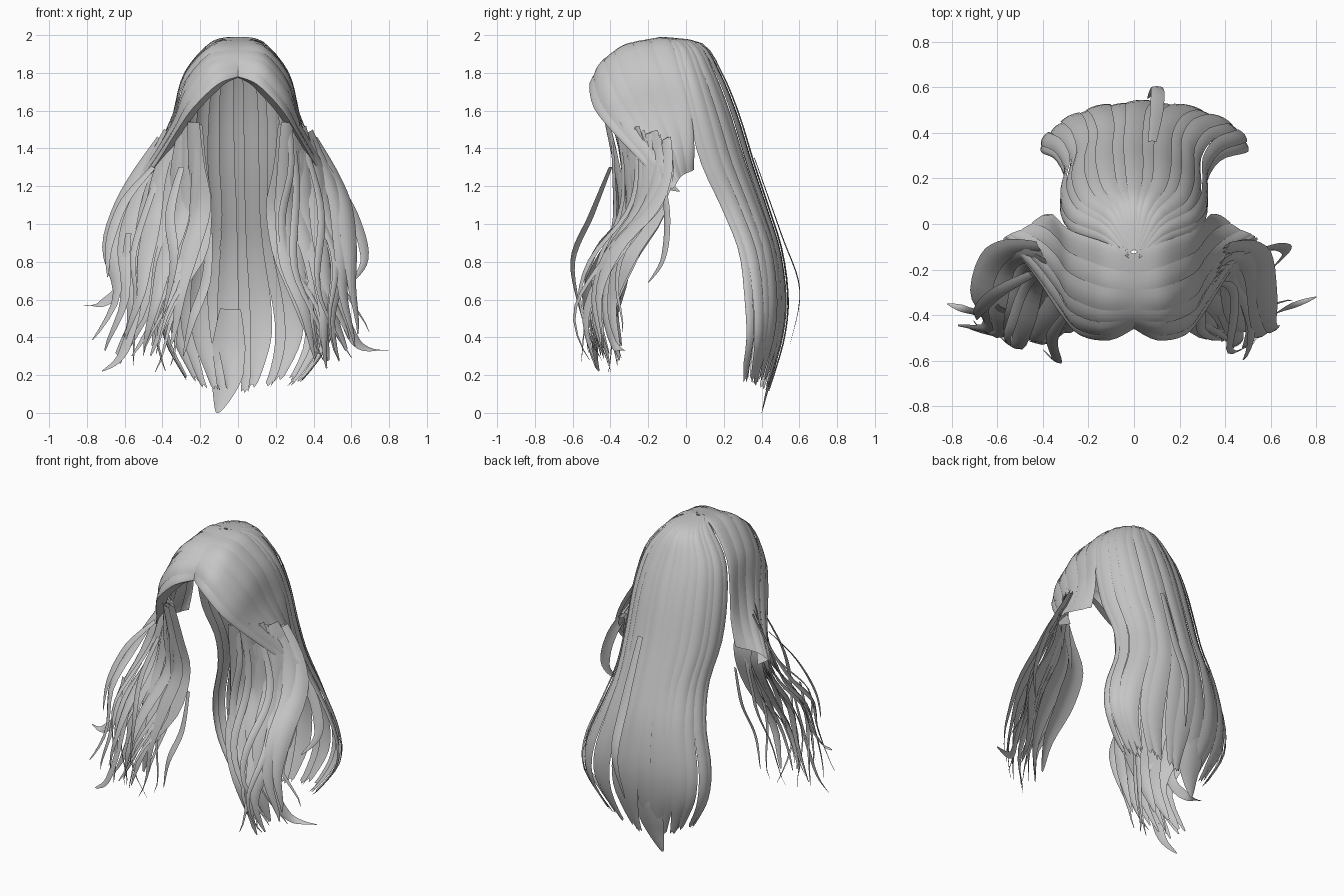
import bpy
import math
import random
from mathutils import Vector

random.seed(7)
cube = bpy.data.objects.get("Cube")
if cube:
    bpy.data.objects.remove(cube, do_unlink=True)

hair = bpy.data.materials.new("hair_grey")
hair.use_nodes = True
GREY = (0.56, 0.56, 0.56, 1)
hair.diffuse_color = GREY
hair.node_tree.nodes["Principled BSDF"].inputs["Base Color"].default_value = GREY


def spline(keys, t):
    """Smooth interpolation through equally spaced keys, t from 0 to 1."""
    last = len(keys) - 1
    pos = max(0, min(1, t)) * last
    i = min(int(pos), last - 1)
    f = pos - i
    a, b, c, d = (keys[max(0, min(last, j))] for j in range(i - 1, i + 3))
    return [q + 0.5 * f * (r - p + f * (2 * p - 5 * q + 4 * r - s + f * (3 * (q - r) + s - p)))
            for p, q, r, s in zip(a, b, c, d)]


def sheet(name, surface, columns, rows):
    """Thin smooth sheet from surface(u, v), u in -1..1 and v in 0..1."""
    verts = [surface(2 * i / columns - 1, j / rows)
             for j in range(rows + 1) for i in range(columns + 1)]
    step = columns + 1
    faces = [(k, k + 1, k + 1 + step, k + step)
             for j in range(rows) for k in range(j * step, j * step + columns)]
    mesh = bpy.data.meshes.new(name)
    mesh.from_pydata(verts, [], faces)
    mesh.materials.append(hair)
    for poly in mesh.polygons:
        poly.use_smooth = True
    obj = bpy.data.objects.new(name, mesh)
    bpy.context.collection.objects.link(obj)
    return obj


def ribbon(name, keys, width, across, bulge=0.2, wave=0.0, rows=18):
    """Tapered hair ribbon along a path, bulging to its outer side."""
    phase = random.uniform(0, math.tau)

    def centre(v):
        p = Vector(spline(keys, v))
        p.x += wave * v * math.sin(9 * v + phase)
        p.y += wave * v * math.cos(8 * v + phase)
        return p

    def surface(u, v):
        tangent = (centre(v + 0.02) - centre(v - 0.02)).normalized()
        side = Vector(across)
        side = (side - tangent * side.dot(tangent)).normalized()
        half = width / 2 * min(1, 2.2 * (1 - v) + 0.08) * (0.6 + 0.4 * min(1, 3 * v))
        return centre(v) + side * u * half + side.cross(tangent) * bulge * half * (1 - u * u)

    return sheet(name, surface, 4, rows)


# Back curtain rows: centre x, half width, front y, back y, height
BACK = [(0, .02, -.15, -.12, 1.99), (0, .13, -.08, .08, 1.955), (0, .26, -.04, .18, 1.8),
        (0, .31, .01, .27, 1.58), (0, .32, .08, .35, 1.32), (.01, .31, .19, .43, 1.08),
        (.02, .36, .28, .5, .85), (.04, .44, .31, .53, .6), (.05, .44, .32, .51, .4),
        (.04, .34, .3, .46, .22), (.02, .24, .3, .42, .1)]


def back_point(u, v, lift):
    cx, w, f, b, z = spline(BACK, v)
    a = u * math.pi / 2
    return Vector((cx + (w + lift) * math.sin(a), f + (b + lift - f) * math.cos(a), z))


def back_strand(index, count):
    mid = -1 + (2 * index + 1) / count
    end = 0.985 - 0.05 * abs(mid) - random.uniform(0, 0.04)
    phase = random.uniform(0, math.tau)
    lift = 0.009 * (index % 2)

    def surface(u, v):
        half = 1.25 / count * (1 if v < 0.85 else 1 - 3 * (v - 0.85))
        drift = 0.035 * v * math.sin(6 * v + phase)
        ragged = 0.012 * math.sin(5 * u + phase) * (v > 0.97)
        uu = max(-1, min(1, mid + drift + u * half))
        return back_point(uu, v * end + ragged, lift * min(1, 4 * v) + 0.006 * (1 - u * u))

    sheet(f"back_strand_{index + 1}", surface, 4, 30)


for n in range(15):
    back_strand(n, 15)

# Front sweep paths from the parting, front edge first
SWEEP = [
    [(0, -.46, 1.78), (.1, -.51, 1.74), (.22, -.49, 1.62), (.3, -.4, 1.5), (.4, -.24, 1.33), (.5, -.1, 1.18)],
    [(0, -.42, 1.88), (.14, -.43, 1.85), (.26, -.38, 1.7), (.32, -.28, 1.54), (.42, -.15, 1.36), (.53, -.06, 1.2)],
    [(0, -.3, 1.955), (.13, -.28, 1.94), (.26, -.22, 1.79), (.31, -.15, 1.6), (.38, -.08, 1.42), (.47, -.03, 1.25)],
    [(0, -.13, 1.99), (.12, -.08, 1.96), (.255, -.03, 1.8), (.31, .02, 1.6), (.33, .04, 1.45), (.36, .04, 1.29)],
]


def sweep_point(s, v, sign):
    x, y, z = spline([spline(path, v) for path in SWEEP], s)
    return Vector((sign * x * (1.06 if sign < 0 else 1), y, z))


def front_strand(side, sign, index, count):
    mid = (index + 0.5) / count
    lift = 0.007 * (index % 2)

    def surface(u, v):
        s = max(0, min(1, mid - sign * u * 0.6 / count))
        p = sweep_point(s, v, sign)
        out = Vector((p.x, p.y + 0.1, 0.4 * (p.z - 1.5))).normalized()
        return p + out * (lift + 0.006 * (1 - u * u)) * min(1, 5 * v)

    sheet(f"{side}_front_strand_{index + 1}", surface, 4, 20)


# Lock guide paths: inner one by the face, outer one by the shoulder
INNER = [(.26, -.4, 1.54), (.25, -.34, 1.3), (.23, -.3, 1.05), (.27, -.36, .8), (.35, -.43, .55), (.4, -.4, .3)]
OUTER = [(.4, -.1, 1.45), (.51, -.1, 1.22), (.58, -.17, 1.02), (.61, -.36, .8), (.58, -.46, .55), (.66, -.42, .3)]


def place(p, sign):
    x, y, z = p
    return (x, y, z) if sign > 0 else (0.09 - 1.25 * x, y, z)


def lock(name, sign, k, depth, width, wave):
    drop = random.uniform(-0.1, 0.08) + 0.06 * k
    keys = []
    for j, (p, q) in enumerate(zip(INNER, OUTER)):
        t = j / 5
        x, y, z = (a + (b - a) * k for a, b in zip(p, q))
        keys.append(place((x + random.uniform(-.03, .03) * t,
                           y + depth * min(1, 0.3 + t),
                           z + drop * t), sign))
    ribbon(name, keys, width, (-1, -sign * (0.4 + 0.6 * k), 0), 0.25, wave)


for side, sign in (("left", 1), ("right", -1)):
    for n in range(6):
        front_strand(side, sign, n, 6)

    # Rolled underside of the front edge
    def underside(u, v, sign=sign):
        p = sweep_point(0, v, sign)
        t = (1 - sign * u) / 2
        return p + Vector((-sign * 0.03, 0.07, -0.01)) * t * min(1, 0.2 + 3 * v)
    sheet(f"{side}_front_edge_underside", underside, 2, 20)

    # Broad inner panels, then layered wavy locks
    for n, k in enumerate((0.06, 0.36, 0.66)):
        lock(f"{side}_inner_panel_{n + 1}", sign, k, 0.05, 0.2, 0.01)
    for n in range(8):
        lock(f"{side}_lock_{n + 1}", sign, n / 7, random.uniform(-0.07, 0), 0.11, 0.025)
    for n in range(7):
        lock(f"{side}_wisp_{n + 1}", sign, random.random(), random.uniform(-0.13, 0.06), 0.045, 0.05)

# Loose curling ends
LOOSE = {
    "left_outer_curl": [(.47, -.14, 1.3), (.61, -.1, 1.05), (.67, -.12, .82), (.6, -.2, .69)],
    "left_flick": [(.5, -.4, .8), (.55, -.43, .55), (.64, -.38, .36), (.8, -.32, .33)],
    "right_flick": [(-.58, -.36, .95), (-.62, -.4, .68), (-.72, -.38, .58), (-.82, -.35, .57)],
    "right_outer_curl": [(-.45, -.22, 1.3), (-.6, -.3, 1.12), (-.68, -.38, .9), (-.69, -.42, .72)],
    "right_low_flick": [(-.5, -.42, .8), (-.55, -.47, .5), (-.62, -.48, .3), (-.72, -.46, .22)],
    "right_front_curl": [(-.3, -.4, 1.3), (-.36, -.5, 1.05), (-.34, -.6, .8), (-.4, -.55, .5)],
    "right_inner_tail": [(-.15, -.3, .95), (-.17, -.34, .7), (-.24, -.38, .5), (-.29, -.36, .3)],
}
for name, keys in LOOSE.items():
    sign = 1 if name.startswith("left") else -1
    ribbon(name, keys, 0.06, (-1, -sign * 0.6, 0))

# Back tails
ribbon("back_loose_strand", [(.08, .36, 1.35), (.1, .5, .95), (.1, .6, .65), (.06, .55, .36)], 0.06, (1, 0, 0))
ribbon("back_long_tail", [(-.04, .5, .55), (-.05, .48, .35), (-.07, .43, .15), (-.11, .4, 0)], 0.18, (1, 0, 0))
